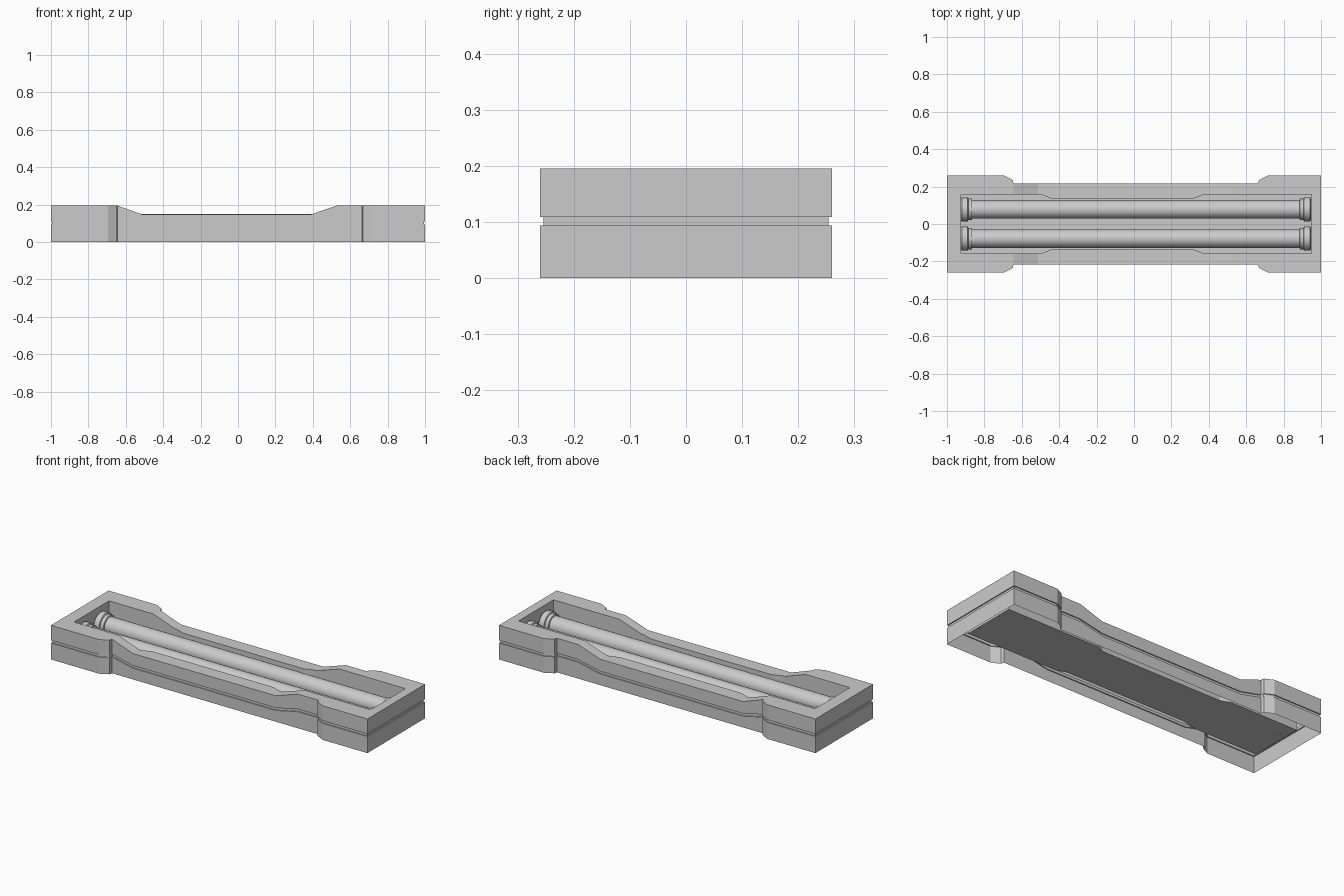
import bpy, bmesh, math

if "Cube" in bpy.data.objects:
    bpy.data.objects.remove(bpy.data.objects["Cube"])

# stations along the length: x, outer half width, inner half width
STATIONS = [(-1, .26, .158), (-.696, .26, .158), (-.648, .235, .158), (-.645, .217, .158),
            (-.513, .217, .158), (-.498, .217, .158), (-.444, .217, .137), (.32, .217, .137),
            (.375, .217, .158), (.39, .217, .158), (.53, .217, .158), (.664, .217, .158),
            (.668, .235, .158), (.717, .26, .158), (1, .26, .158)]
FLOOR_Z = .036


def dip(x):
    """0 on the raised ends, 1 along the lowered middle."""
    return max(0, min(1, (x + .645) / .132, (.53 - x) / .14))


def ring(bm, inner, inset, base, drop):
    half = []
    for x, yo, yi in STATIONS:
        px = x
        if abs(x) == 1:
            px = (-.926 if x < 0 else .948) if inner else x * (1 - inset)
        half.append((px, (yi if inner else yo) - inset, base - drop * dip(x)))
    pts = [(x, -y, z) for x, y, z in half] + [(x, y, z) for x, y, z in reversed(half)]
    return [bm.verts.new(p) for p in pts]


def finish(bm, name):
    me = bpy.data.meshes.new(name)
    bm.to_mesh(me)
    bm.free()
    ob = bpy.data.objects.new(name, me)
    bpy.context.collection.objects.link(ob)
    return ob


def bridge(bm, loops):
    for a, b in zip(loops, loops[1:]):
        n = len(a)
        for i in range(n):
            j = (i + 1) % n
            bm.faces.new((a[i], a[j], b[j], b[i]))


# tray frame: open-bottomed outer wall with groove, rim and inner wall
bm = bmesh.new()
loops = [ring(bm, *args) for args in (
    (False, 0, 0, 0),
    (False, 0, .094, .03), (False, .006, .094, .03),
    (False, .006, .109, .03), (False, 0, .109, .03),
    (False, 0, .195, .047),
    (True, 0, .195, .047), (True, 0, FLOOR_Z, 0))]
bridge(bm, loops)
finish(bm, "tray_frame")

# tray floor
bm = bmesh.new()
bm.faces.new(ring(bm, True, 0, FLOOR_Z, 0))
finish(bm, "tray_floor")

# two light tubes with stepped end caps
PROFILE = [(-.926, .058), (-.92, .065), (-.889, .065), (-.886, .057), (-.867, .057), (-.865, .049),
           (.885, .049), (.887, .057), (.906, .057), (.909, .065), (.94, .065), (.946, .058)]


def tube(name, y, z=.1, sides=32):
    bm = bmesh.new()
    loops = [[bm.verts.new((x, y + r * math.cos(2 * math.pi * i / sides),
                            z + r * math.sin(2 * math.pi * i / sides)))
              for i in range(sides)] for x, r in PROFILE]
    bridge(bm, loops)
    bm.faces.new(loops[0])
    bm.faces.new(loops[-1])
    bmesh.ops.recalc_face_normals(bm, faces=bm.faces)
    ob = finish(bm, name)
    bpy.ops.object.select_all(action='DESELECT')
    bpy.context.view_layer.objects.active = ob
    ob.select_set(True)
    bpy.ops.object.shade_smooth_by_angle(angle=math.radians(30))


tube("front_tube", -.078)
tube("back_tube", .078)
